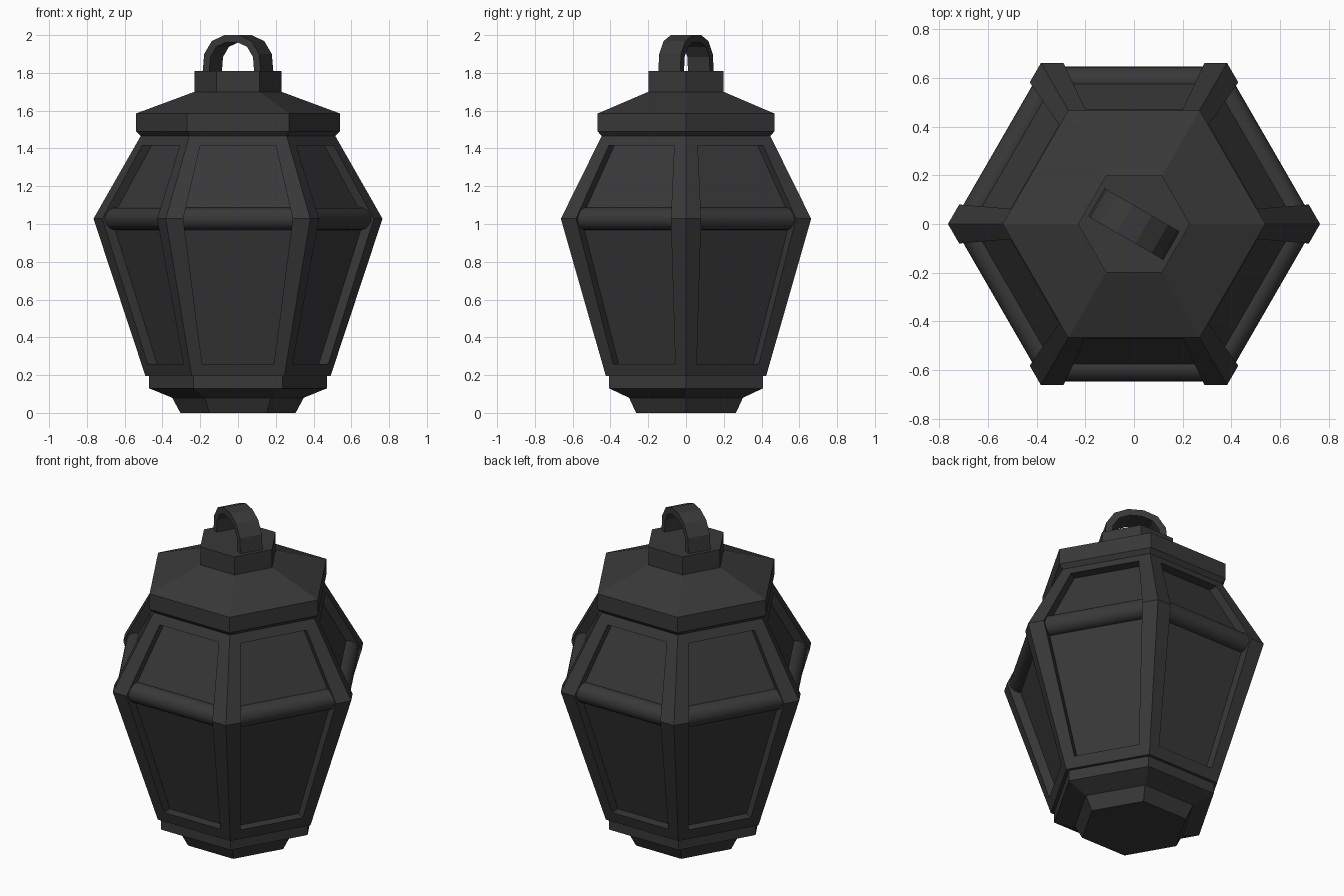
import bpy, bmesh, math
from mathutils import Matrix, Vector

if "Cube" in bpy.data.objects:
    bpy.data.objects.remove(bpy.data.objects["Cube"])

metal = bpy.data.materials.new("dark_metal")
metal.diffuse_color = (0.04, 0.04, 0.04, 1)
metal.use_nodes = True
metal.node_tree.nodes["Principled BSDF"].inputs["Base Color"].default_value = metal.diffuse_color
A = math.cos(math.pi / 6)


def finish(name, bm):
    bmesh.ops.remove_doubles(bm, verts=bm.verts, dist=1e-4)
    bmesh.ops.recalc_face_normals(bm, faces=bm.faces)
    me = bpy.data.meshes.new(name)
    bm.to_mesh(me)
    bm.free()
    ob = bpy.data.objects.new(name, me)
    bpy.context.collection.objects.link(ob)
    me.materials.append(metal)
    return ob


def hex_stack(name, profile):
    """Closed hexagonal solid from (corner radius, z) pairs."""
    bm = bmesh.new()
    rings = [[bm.verts.new((r * math.cos(k * math.pi / 3), r * math.sin(k * math.pi / 3), z))
              for k in range(6)] for r, z in profile]
    for a, b in zip(rings, rings[1:]):
        for k in range(6):
            n = (k + 1) % 6
            bm.faces.new((a[k], a[n], b[n], b[k]))
    bm.faces.new(rings[0])
    bm.faces.new(rings[-1])
    return finish(name, bm)


# Stepped foot, roof and top block
hex_stack("foot", [(0.305, 0), (0.348, 0.08), (0.47, 0.13), (0.47, 0.20)])
hex_stack("roof", [(0.515, 1.465), (0.54, 1.49), (0.54, 1.585), (0.23, 1.70)])
hex_stack("top_block", [(0.23, 1.69), (0.23, 1.81)])

# Body: six framed sides, each with a recessed panel bent at the belt
LEVELS = [(0.49, 0.195), (0.765, 1.028), (0.51, 1.475)]
OPENING = [(0.19, 0.26), (0.29, 1.028), (0.20, 1.415)]
DEPTH = 0.058


def apothem(z):
    (r0, z0), (r1, z1) = LEVELS[:2] if z <= LEVELS[1][1] else LEVELS[1:]
    return A * (r0 + (r1 - r0) * (z - z0) / (z1 - z0))


def loop(left):
    return left + [Vector((-p.x, p.y, p.z)) for p in reversed(left)]


outer = loop([Vector((-r / 2, -r * A, z)) for r, z in LEVELS])
edge = loop([Vector((-w, -apothem(z), z)) for w, z in OPENING])
inner = [p + Vector((0, DEPTH, 0)) for p in edge]
bm = bmesh.new()
for k in range(6):
    rot = Matrix.Rotation(k * math.pi / 3, 3, 'Z')
    o, e, i = [[bm.verts.new(rot @ p) for p in pts] for pts in (outer, edge, inner)]
    for a, b in ((o, e), (e, i)):
        for j in range(6):
            n = (j + 1) % 6
            bm.faces.new((a[j], a[n], b[n], b[j]))
    bm.faces.new((i[0], i[1], i[4], i[5]))
    bm.faces.new((i[1], i[2], i[3], i[4]))
bmesh.ops.remove_doubles(bm, verts=bm.verts, dist=1e-4)
bmesh.ops.holes_fill(bm, edges=[ed for ed in bm.edges if ed.is_boundary], sides=6)
finish("body_frame", bm)

# Rounded belt bars between the posts
bm = bmesh.new()
for k in range(6):
    m = (Matrix.Rotation(k * math.pi / 3, 4, 'Z') @ Matrix.Translation((0, -0.588, 1.028))
         @ Matrix.Rotation(math.pi / 2, 4, 'Y'))
    bmesh.ops.create_cone(bm, cap_ends=True, segments=24, radius1=0.059, radius2=0.059,
                          depth=0.6, matrix=m)
bars = finish("belt_bars", bm)
bpy.context.view_layer.objects.active = bars
bars.select_set(True)
bpy.ops.object.shade_smooth_by_angle(angle=math.radians(35))

# Faceted hanging loop, turned 30 degrees
arch_out = [(-0.178, 1.80), (-0.168, 1.90), (-0.122, 1.968), (-0.045, 2.0)]
arch_in = [(-0.138, 1.80), (-0.130, 1.885), (-0.094, 1.938), (-0.035, 1.962)]
out = arch_out + [(-x, z) for x, z in reversed(arch_out)]
inn = arch_in + [(-x, z) for x, z in reversed(arch_in)]
bm = bmesh.new()
front, back = [[[bm.verts.new((x, y, z)) for x, z in pts] for pts in (out, inn)]
               for y in (-0.067, 0.067)]
sections = list(zip(front[0], front[1], back[1], back[0]))
for a, b in zip(sections, sections[1:]):
    for j in range(4):
        n = (j + 1) % 4
        bm.faces.new((a[j], a[n], b[n], b[j]))
bm.faces.new(sections[0])
bm.faces.new(sections[-1])
bmesh.ops.rotate(bm, verts=bm.verts, matrix=Matrix.Rotation(-math.pi / 6, 3, 'Z'))
finish("hanging_loop", bm)
